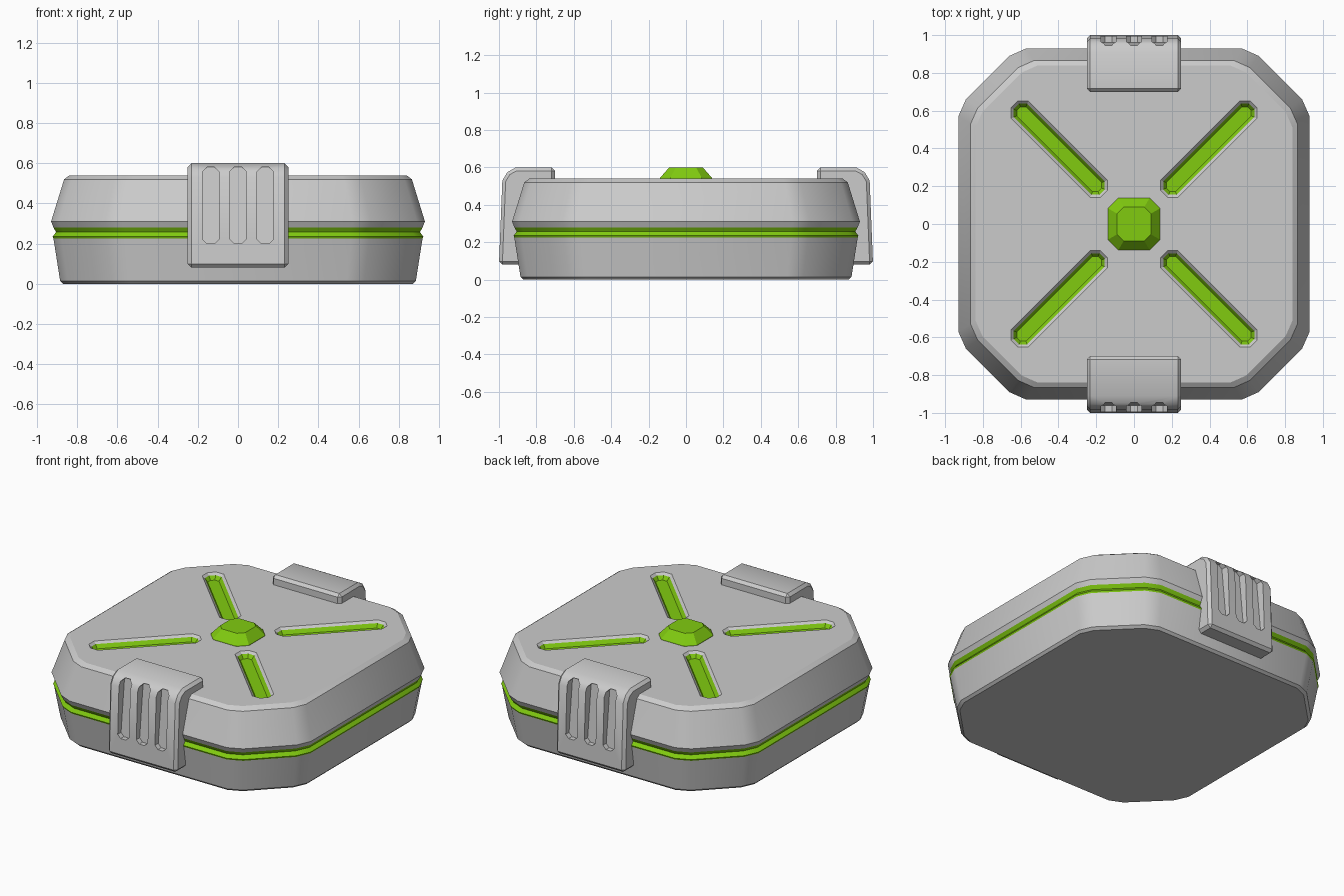
import bpy, bmesh
from math import radians
from mathutils import Matrix

if "Cube" in bpy.data.objects:
    bpy.data.objects.remove(bpy.data.objects["Cube"])

green = bpy.data.materials.new("green")
green.diffuse_color = (0.22, 0.6, 0.005, 1)
green.use_nodes = True
green.node_tree.nodes["Principled BSDF"].inputs["Base Color"].default_value = green.diffuse_color


def loft(name, rings, mat=None, open_top=False, smooth=None):
    """Skin a stack of equal-length 3D rings, capping the ends."""
    bm = bmesh.new()
    loops = [[bm.verts.new(p) for p in ring] for ring in rings]
    n = len(loops[0])
    for a, b in zip(loops, loops[1:]):
        for i in range(n):
            j = (i + 1) % n
            bm.faces.new((a[i], a[j], b[j], b[i]))
    bm.faces.new(loops[-1])
    if not open_top:
        bm.faces.new(loops[0][::-1])
        bmesh.ops.recalc_face_normals(bm, faces=bm.faces)
    me = bpy.data.meshes.new(name)
    bm.to_mesh(me)
    bm.free()
    ob = bpy.data.objects.new(name, me)
    bpy.context.collection.objects.link(ob)
    if mat:
        me.materials.append(mat)
    if smooth:
        smooth_angle(ob, smooth)
    return ob


def activate(ob):
    bpy.ops.object.select_all(action='DESELECT')
    ob.select_set(True)
    bpy.context.view_layer.objects.active = ob


def smooth_angle(ob, deg):
    activate(ob)
    bpy.ops.object.shade_smooth_by_angle(angle=radians(deg))


def cut(ob, cutter):
    mod = ob.modifiers.new("cut", 'BOOLEAN')
    mod.operation, mod.solver, mod.object = 'DIFFERENCE', 'EXACT', cutter
    activate(ob)
    bpy.ops.object.modifier_apply(modifier=mod.name)
    bpy.data.objects.remove(cutter)


def case_ring(r, z):
    """Rounded-off octagonal case outline reaching out to r."""
    s, pts = r / 0.93, []
    quarter = [(0.93, 0.57), (0.89, 0.66), (0.66, 0.89), (0.57, 0.93)]
    for _ in range(4):
        pts += [(x * s, y * s, z) for x, y in quarter]
        quarter = [(-y, x) for x, y in quarter]
    return pts


def chamfered(hx, hy, c):
    """Counter-clockwise rectangle with chamfered corners."""
    return [(hx, -hy + c), (hx, hy - c), (hx - c, hy), (-hx + c, hy),
            (-hx, hy - c), (-hx, -hy + c), (-hx + c, -hy), (hx - c, -hy)]


# case halves and the glowing seam groove between them
loft("base", [case_ring(r, z) for r, z in
              [(0.87, 0), (0.885, 0.015), (0.918, 0.225)]], smooth=30)
loft("seam", [case_ring(r, z) for r, z in
              [(0.918, 0.225), (0.922, 0.235), (0.905, 0.257), (0.918, 0.28)]],
     green, smooth=30)
lid = loft("lid", [case_ring(r, z) for r, z in
                   [(0.918, 0.28), (0.93, 0.31), (0.865, 0.52), (0.838, 0.54)]])


# diagonal light slots in the lid
def slot_ring(w, z):
    return [(x + 0.56, y, z) for x, y in chamfered(0.27 + w, w, w * 0.6)]


for k in range(4):
    turn = Matrix.Rotation(radians(45 + 90 * k), 4, 'Z')
    cutter = loft("slot_cutter", [slot_ring(w, z) for w, z in
                                  [(0.08, 0.555), (0.05, 0.525), (0.05, 0.49)]])
    tray = loft("light_strip", [slot_ring(w, z) for w, z in
                                [(0.0505, 0.526), (0.034, 0.502)]], green, True)
    cutter.data.transform(turn)
    tray.data.transform(turn)
    cut(lid, cutter)
smooth_angle(lid, 30)

# centre gem
loft("centre_gem", [[(x, y, z) for x, y in chamfered(h, h, c)]
                    for h, c, z in [(0.14, 0.055, 0.53), (0.138, 0.055, 0.545),
                                    (0.09, 0.035, 0.60)]], green)

# front clip: side profile pushed out along x, bevelled, then grooved
profile = [(-1, 0.08), (-0.982, 0.53), (-0.955, 0.575), (-0.91, 0.60),
           (-0.70, 0.60), (-0.70, 0.50), (-0.86, 0.46), (-0.86, 0.08)]
clip = loft("front_clip", [[(x, y, z) for y, z in profile] for x in (-0.25, 0.25)])
bev = clip.modifiers.new("bevel", 'BEVEL')
bev.width, bev.segments, bev.angle_limit = 0.018, 1, radians(50)
activate(clip)
bpy.ops.object.modifier_apply(modifier="bevel")
for gx in (-0.135, 0, 0.135):
    rings = [[(gx + x, y + 0.04 * (z + 0.19) / 0.38, z + 0.39)
              for x, z in chamfered(0.041, 0.19, 0.022)] for y in (-1.1, -0.962)]
    cut(clip, loft("groove_cutter", rings))
smooth_angle(clip, 30)

# matching clip on the back
back = clip.copy()
back.data = clip.data.copy()
back.name = "back_clip"
back.data.transform(Matrix.Rotation(radians(180), 4, 'Z'))
bpy.context.collection.objects.link(back)
